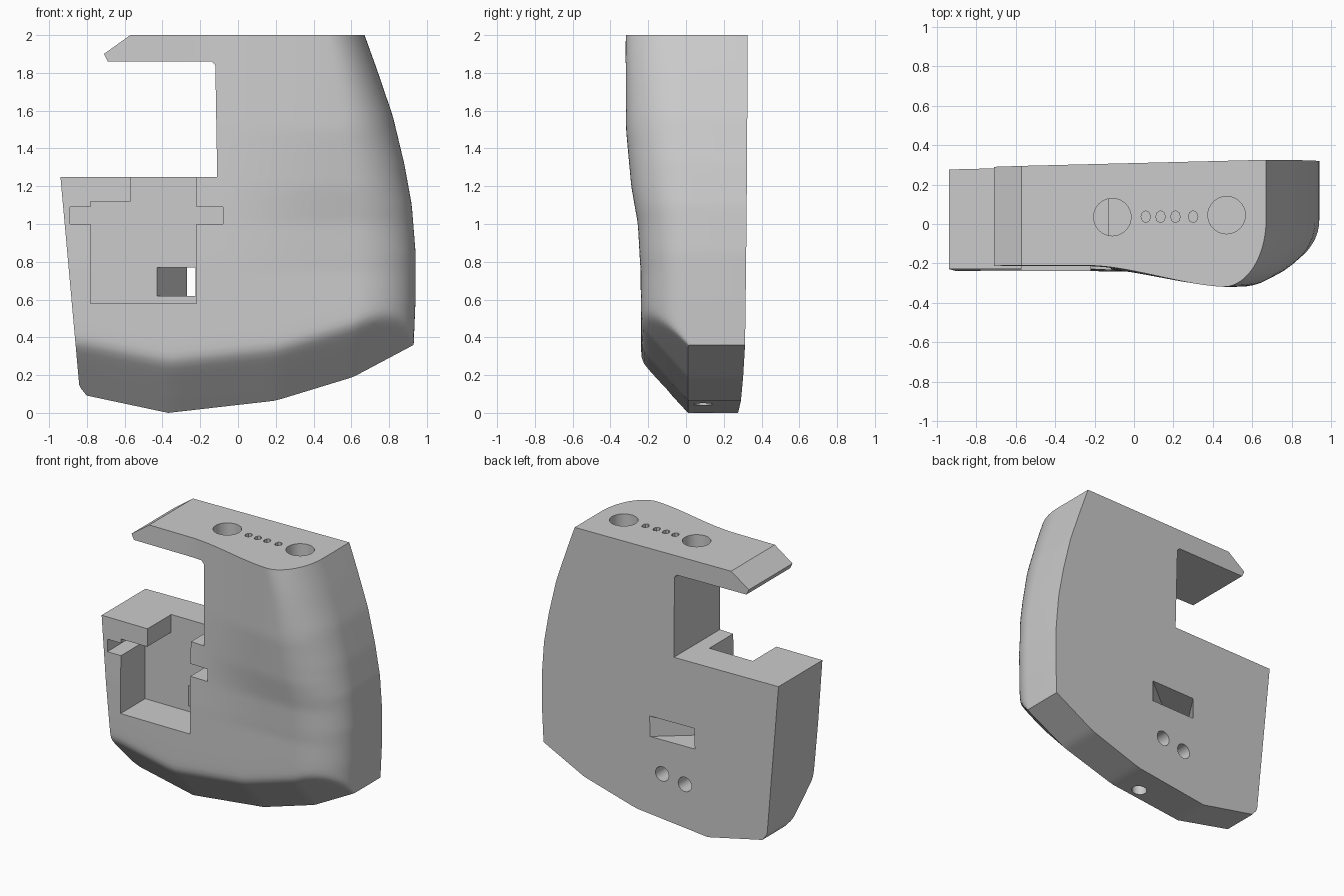
import bpy, bmesh, math
from mathutils import Vector, Matrix

if "Cube" in bpy.data.objects:
    bpy.data.objects.remove(bpy.data.objects["Cube"])

grey = bpy.data.materials.new("light grey")
grey.diffuse_color = (0.6, 0.6, 0.6, 1)
grey.use_nodes = True
grey.node_tree.nodes["Principled BSDF"].inputs["Base Color"].default_value = grey.diffuse_color


def interp(pts, t):
    """Piecewise linear lookup."""
    if t <= pts[0][0]:
        return pts[0][1]
    for (a, va), (b, vb) in zip(pts, pts[1:]):
        if t <= b:
            return va + (vb - va) * (t - a) / (b - a)
    return pts[-1][1]


def smooth(a, b, t):
    t = min(max((t - a) / (b - a), 0), 1)
    return t * t * (3 - 2 * t)


# Outline of the shell: left edge, right edge and bottom edge
LEFT = [(0.09, -0.80), (0.14, -0.84), (1.25, -0.94), (2, -1.0)]
RIGHT = [(0.36, 0.93), (0.6, 0.94), (0.85, 0.94), (1.1, 0.92), (1.32, 0.88),
         (1.57, 0.82), (1.82, 0.735), (2, 0.67)]
BOTTOM = [(-0.84, 0.1), (-0.37, 0.0), (0.2, 0.065), (0.61, 0.19), (0.93, 0.36)]
BULGE = [(0.75, 0), (1.0, 0.02), (1.2, 0.06), (1.5, 0.095), (2, 0.11)]


def back_y(x, z):
    return 0.285 + 0.025 * x + 0.012 * z


def front_y(x, z):
    """Front surface: flat, swelling at upper right, rounded right side, chamfered foot."""
    y = -0.21 - 0.03 * min((2 - z) / 1.2, 1)
    y -= interp(BULGE, z) * smooth(-0.25, 0.5, x)
    a = 0.22 + 0.1 * smooth(2, 1.2, z) if z > 2 else 0.32 - 0.1 * smooth(1.2, 2, z)
    t = min(max(1 - (interp(RIGHT, z) - x) / a, 0), 1)
    y += (0.02 - y) * (1 - math.sqrt(1 - t * t))
    c = 0.01 - 0.93 * (z - interp(BOTTOM, x))
    return 0.5 * (y + c + math.sqrt((y - c) ** 2 + 0.0006))


def make_object(name, bm):
    bmesh.ops.recalc_face_normals(bm, faces=bm.faces)
    me = bpy.data.meshes.new(name)
    bm.to_mesh(me)
    bm.free()
    me.materials.append(grey)
    ob = bpy.data.objects.new(name, me)
    bpy.context.collection.objects.link(ob)
    return ob


# Shell body: curved front grid, straight side walls, flat back
NU, NV = 50, 56
bm = bmesh.new()
grid = []
for j in range(NV + 1):
    v = (j / NV) ** 1.25
    row = []
    for i in range(NU + 1):
        u = 1 - (1 - i / NU) ** 1.9
        x = -0.82 + 1.75 * u
        for _ in range(6):
            b = interp(BOTTOM, x)
            z = b + (2 - b) * v
            l, r = interp(LEFT, z), interp(RIGHT, z)
            x = l + (r - l) * u
        row.append(bm.verts.new((x, front_y(x, z), z)))
    grid.append(row)
for j in range(NV):
    for i in range(NU):
        bm.faces.new((grid[j][i], grid[j][i + 1], grid[j + 1][i + 1], grid[j + 1][i]))
ring = (grid[0][:-1] + [r[-1] for r in grid[:-1]] + grid[-1][:0:-1]
        + [r[0] for r in grid[:0:-1]])
rear = [bm.verts.new((p.co.x, back_y(p.co.x, p.co.z), p.co.z)) for p in ring]
for k in range(len(ring)):
    n = (k + 1) % len(ring)
    bm.faces.new((ring[k], rear[k], rear[n], ring[n]))
bm.faces.new(rear)
body = make_object("shell_body", bm)


cutters = []


def prism(name, pts, lo, hi, axis):
    """Polygon extruded along y (points are x,z) or z (points are x,y)."""
    bm = bmesh.new()
    ends = []
    for d in (lo, hi):
        ends.append([bm.verts.new((p, d, q) if axis == "y" else (p, q, d)) for p, q in pts])
    n = len(pts)
    for k in range(n):
        m = (k + 1) % n
        bm.faces.new((ends[0][k], ends[0][m], ends[1][m], ends[1][k]))
    bm.faces.new(ends[0])
    bm.faces.new(ends[1])
    cutters.append(make_object(name, bm))


def rod(name, p, q, r, squash=(1, 1), sides=20):
    """Cylinder between two points, optionally squashed."""
    p, q = Vector(p), Vector(q)
    bm = bmesh.new()
    bmesh.ops.create_cone(bm, cap_ends=True, segments=sides, radius1=r, radius2=r,
                          depth=(q - p).length)
    rot = (q - p).to_track_quat('Z', 'Y').to_matrix().to_4x4()
    bm.transform(Matrix.Translation((p + q) / 2) @ rot
                 @ Matrix.Diagonal((squash[0], squash[1], 1, 1)))
    cutters.append(make_object(name, bm))


# Open notch between the top arm and the lower block
prism("notch_cutter", [(-1.3, 1.25), (-0.11, 1.25), (-0.12, 1.84), (-0.14, 1.86),
                       (-0.69, 1.86), (-0.71, 1.9), (-0.57, 2.0), (-0.43, 2.1),
                       (-1.3, 2.1)], -0.6, 0.6, "y")
# Front pocket with side slots
prism("pocket_cutter", [(-0.78, 0.58), (-0.22, 0.58), (-0.22, 1.0), (-0.08, 1.0),
                        (-0.08, 1.09), (-0.22, 1.09), (-0.22, 1.3), (-0.57, 1.3),
                        (-0.57, 1.12), (-0.78, 1.12), (-0.78, 1.09), (-0.89, 1.09),
                        (-0.89, 1.0), (-0.78, 1.0)], -0.6, 0.045, "y")
# Slanted window from the pocket floor to the back
prism("window_cutter", [(-0.43, 0.0), (-0.225, 0.0), (-0.225, 0.045), (0.14, 0.34),
                        (-0.235, 0.34), (-0.43, 0.045)], 0.62, 0.77, "z")

# Large and small holes in the top
for x, y in ((-0.11, 0.035), (0.47, 0.045)):
    rod("top_hole_cutter", (x, y, 1.85), (x, y, 2.1), 0.095, sides=32)
for x in (0.06, 0.135, 0.21, 0.3):
    rod("top_vent_cutter", (x, 0.037, 1.94), (x, 0.037, 2.1), 0.03, (0.8, 1), 8)

# Slot in the notch wall
rod("wall_slot_cutter", (-0.3, -0.01, 1.58), (-0.02, -0.01, 1.58), 0.06, (0.6, 1.0), 16)

# Pairs of lacing holes in the back and the bottom
HOLES = [(0.74, 0.64, 0.87), (0.61, 0.55, 0.75), (0.42, 0.47, 0.52), (0.245, 0.41, 0.35),
         (-0.01, 0.37, 0.03), (-0.19, 0.34, -0.14), (-0.48, 0.35, -0.48), (-0.66, 0.38, -0.64)]
for x, z, xb in HOLES:
    b = interp(BOTTOM, xb)
    rod("back_hole_cutter", (x, 0.14, z), (x, 0.45, z), 0.053)
    rod("bottom_hole_cutter", (xb, 0.09, b - 0.1), (xb, 0.09, b + 0.13), 0.05)

# Small dents along the front chamfer
for x, z in ((-0.6, 0.235), (-0.095, 0.22), (0.36, 0.305), (0.73, 0.455)):
    y = front_y(x, z)
    rod("front_dent_cutter", (x, y - 0.05, z - 0.01), (x, y + 0.06, z - 0.01),
        0.025, (1, 1.2), 12)

# Cut everything out of the shell, then remove the cutters
for c in cutters:
    c.hide_render = True
    m = body.modifiers.new(c.name, 'BOOLEAN')
    m.operation, m.solver, m.object = 'DIFFERENCE', 'EXACT', c
bpy.context.view_layer.update()
dg = bpy.context.evaluated_depsgraph_get()
result = bpy.data.meshes.new_from_object(body.evaluated_get(dg))
body.modifiers.clear()
body.data = result
for c in cutters:
    bpy.data.objects.remove(c)
result.materials.clear()
result.materials.append(grey)
for p in result.polygons:
    p.material_index = 0

bpy.context.view_layer.objects.active = body
body.select_set(True)
bpy.ops.object.shade_smooth_by_angle(angle=math.radians(30))
